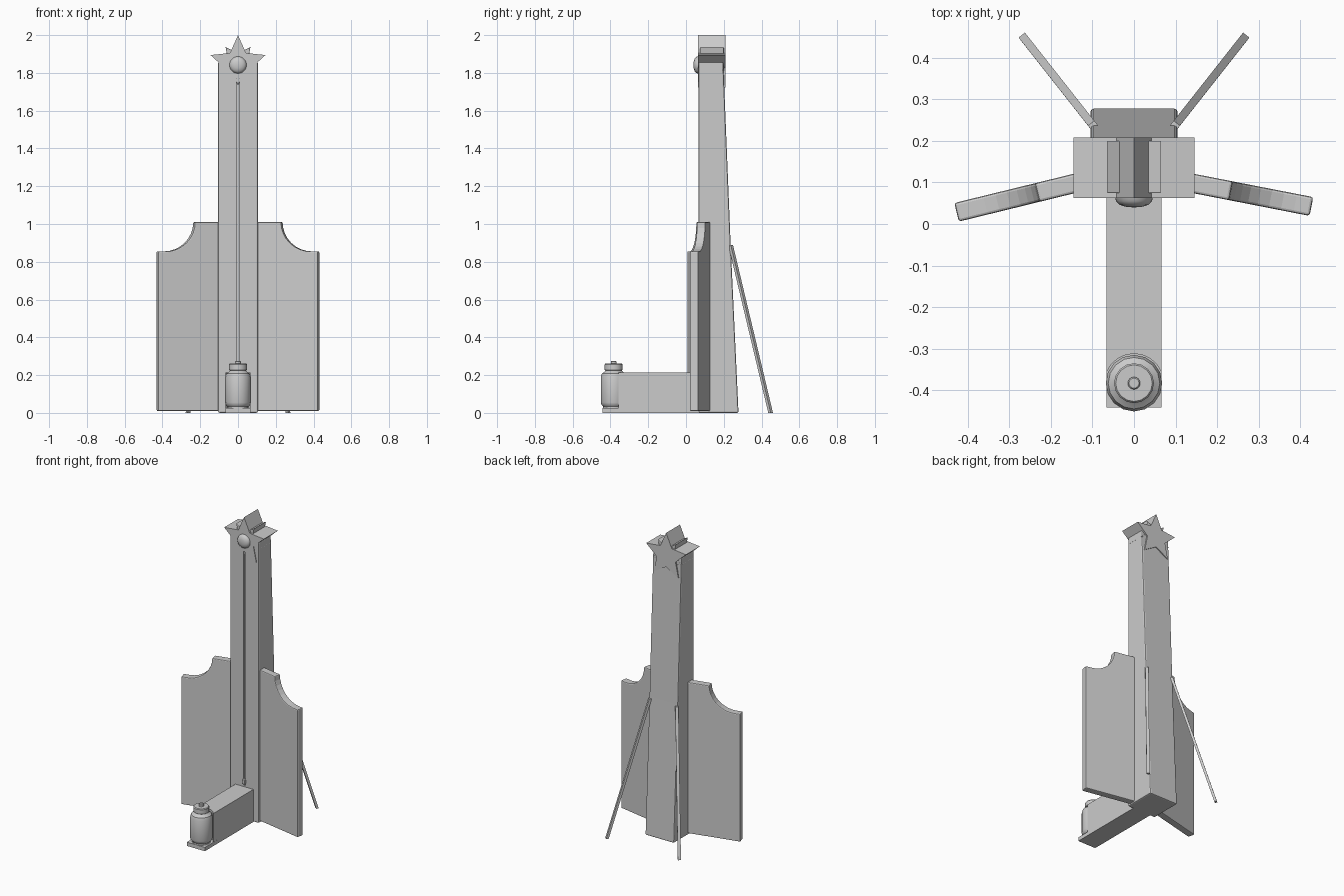
import bpy, bmesh, math
from mathutils import Vector

if "Cube" in bpy.data.objects:
    bpy.data.objects.remove(bpy.data.objects["Cube"])


def prism(name, pts, vec, bevel=0.0):
    """Extrude a closed 3D outline along vec."""
    bm = bmesh.new()
    face = bm.faces.new([bm.verts.new(p) for p in pts])
    ext = bmesh.ops.extrude_face_region(bm, geom=[face])
    moved = [g for g in ext["geom"] if isinstance(g, bmesh.types.BMVert)]
    bmesh.ops.translate(bm, verts=moved, vec=vec)
    bmesh.ops.recalc_face_normals(bm, faces=bm.faces)
    me = bpy.data.meshes.new(name)
    bm.to_mesh(me)
    bm.free()
    ob = bpy.data.objects.new(name, me)
    bpy.context.collection.objects.link(ob)
    if bevel:
        m = ob.modifiers.new("bevel", "BEVEL")
        m.width, m.segments, m.limit_method = bevel, 2, "ANGLE"
        m.angle_limit = math.radians(40)
    return ob


def box(name, x0, x1, y0, y1, z0, z1, bevel=0.0):
    pts = [(x0, y0, z0), (x1, y0, z0), (x1, y1, z0), (x0, y1, z0)]
    return prism(name, pts, (0, 0, z1 - z0), bevel)


def lathe(name, profile, segs):
    """Revolve an (r, z) profile that starts and ends on the axis."""
    bm = bmesh.new()
    vs = [bm.verts.new((r, 0, z)) for r, z in profile]
    es = [bm.edges.new(p) for p in zip(vs, vs[1:])]
    bmesh.ops.spin(bm, geom=vs + es, cent=(0, 0, 0), axis=(0, 0, 1),
                   angle=math.tau, steps=segs)
    bmesh.ops.remove_doubles(bm, verts=bm.verts, dist=1e-5)
    bmesh.ops.recalc_face_normals(bm, faces=bm.faces)
    me = bpy.data.meshes.new(name)
    bm.to_mesh(me)
    bm.free()
    ob = bpy.data.objects.new(name, me)
    bpy.context.collection.objects.link(ob)
    bpy.ops.object.select_all(action="DESELECT")
    ob.select_set(True)
    bpy.context.view_layer.objects.active = ob
    bpy.ops.object.shade_smooth_by_angle(angle=math.radians(35))
    return ob


# Tapered tower with a groove down its front
side = [(0.067, 0), (0.278, 0), (0.236, 0.9), (0.197, 1.86), (0.067, 1.86)]
tower = prism("tower", [(-0.105, y, z) for y, z in side], (0.21, 0, 0), 0.008)
slot = box("groove_cutter", -0.007, 0.007, 0.03, 0.077, 0.224, 1.77)
slot.hide_render = True
slot.hide_viewport = True
cut = tower.modifiers.new("groove", "BOOLEAN")
cut.operation, cut.object = "DIFFERENCE", slot
box("slider", -0.01, 0.01, 0.055, 0.075, 0.235, 0.265, 0.003)


# Large star with a smaller inverted star behind its points
def star(name, outer, inner, turn, y0, y1, bevel=0.0):
    pts = []
    for i in range(10):
        a = turn + i * math.pi / 5
        r = inner if i % 2 else outer
        pts.append((r * math.sin(a), y0, 1.847 + r * math.cos(a)))
    prism(name, pts, (0, y1 - y0, 0), bevel)


star("large_star", 0.153, 0.072, 0, 0.063, 0.208)
star("small_star", 0.112, 0.055, math.pi, 0.074, 0.200, 0.003)

# Domed bell on the star
bell = lathe("bell", [(0, 0.026), (0.018, 0.025), (0.034, 0.02), (0.043, 0.011),
                      (0.046, 0), (0.043, -0.006), (0, -0.006)], 20)
bell.rotation_euler = (math.pi / 2, 0, 0)
bell.location = (0, 0.066, 1.842)

# Side panels with a scooped outer corner
for side_name, s, slope in (("left", -1, 0.245), ("right", 1, 0.195)):
    outline = [(0.085, 0.01), (0.424, 0.01), (0.424, 0.855)]
    for i in range(9):
        a = -math.pi / 2 - i * math.pi / 2 / 8
        outline.append((0.385 + 0.155 * math.cos(a), 1.01 + 0.155 * math.sin(a)))
    outline.append((0.085, 1.01))
    d = Vector((s * slope, 1, 0)).normalized() * 0.046
    pts = [(s * (x - slope * 0.023) + s * 0.003, 0.073 - slope * (x - 0.15), z)
           for x, z in outline]
    prism(side_name + "_panel", pts, d, 0.006)

# Rear struts
for side_name, s in (("left", -1), ("right", 1)):
    low, high = Vector((s * 0.265, 0.448, 0)), Vector((s * 0.098, 0.236, 0.89))
    w = Vector((s * 0.0075, -0.006, 0))
    t = Vector((s * 0.005, 0.0065, 0))
    prism(side_name + "_strut", [low + w + t, low - w + t, low - w - t, low + w - t],
          high - low)

# Base beam with a low foot and a curved seat for the striking drum
box("beam_foot", -0.066, 0.066, -0.441, 0.08, 0, 0.025)
seat = [(0.066, 0.08), (-0.066, 0.08)]
for i in range(9):
    a = math.radians(158 - i * 17)
    seat.append((0.071 * math.cos(a), -0.383 + 0.071 * math.sin(a)))
prism("beam", [(x, y, 0.02) for x, y in seat], (0, 0, 0.195))

# Striking drum with cap and knob
drum = lathe("striking_drum", [
    (0, 0.02), (0.056, 0.02), (0.056, 0.034), (0.064, 0.042), (0.068, 0.055),
    (0.068, 0.19), (0.062, 0.208), (0.052, 0.215), (0.042, 0.224), (0.048, 0.228),
    (0.048, 0.256), (0.044, 0.261), (0.015, 0.261), (0.015, 0.272),
    (0.012, 0.275), (0, 0.275)], 16)
drum.location = (0, -0.383, 0)
